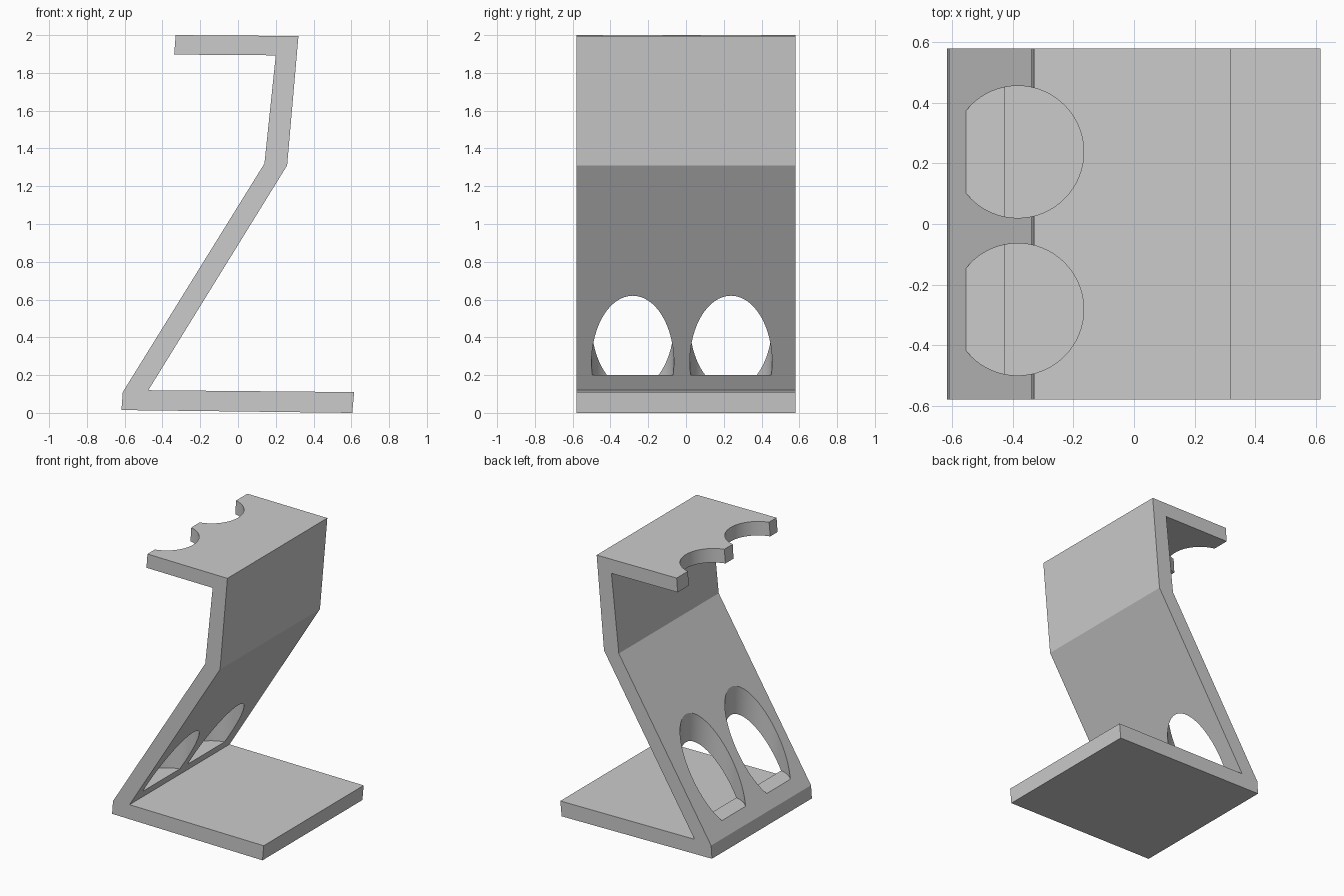
import bpy, bmesh

if "Cube" in bpy.data.objects:
    bpy.data.objects.remove(bpy.data.objects["Cube"])

HALF_W = 0.58

# Z-shaped side profile (x, z): base, sloped panel, upright, top shelf
profile = [
    (-0.617, 0.015), (0.605, 0.0), (0.615, 0.11), (-0.475, 0.12),
    (0.26, 1.31), (0.32, 1.995), (-0.33, 2.0), (-0.338, 1.897),
    (0.20, 1.893), (0.14, 1.32), (-0.61, 0.11),
]

# Stand body: extrude the profile across the width
bm = bmesh.new()
face = bm.faces.new([bm.verts.new((x, -HALF_W, z)) for x, z in profile])
ext = bmesh.ops.extrude_face_region(bm, geom=[face])
verts = [g for g in ext["geom"] if isinstance(g, bmesh.types.BMVert)]
bmesh.ops.translate(bm, verts=verts, vec=(0, 2 * HALF_W, 0))
bmesh.ops.recalc_face_normals(bm, faces=bm.faces)
mesh = bpy.data.meshes.new("holder_stand")
bm.to_mesh(mesh)
bm.free()
stand = bpy.data.objects.new("holder_stand", mesh)
bpy.context.collection.objects.link(stand)

# Two vertical holder holes: notch the shelf and pierce the sloped panel,
# stopping at a flat floor above the base
cutters = []
for i, y in enumerate((0.238, -0.282)):
    bpy.ops.mesh.primitive_cylinder_add(vertices=64, radius=0.218, depth=2.0,
                                        location=(-0.384, y, 1.2))
    cutter = bpy.context.object
    cutter.name = f"hole_cutter_{i + 1}"
    cutter.hide_render = True
    cutters.append(cutter)
    mod = stand.modifiers.new(cutter.name, "BOOLEAN")
    mod.operation = "DIFFERENCE"
    mod.solver = "EXACT"
    mod.object = cutter

# Apply the cuts, then smooth only the round hole walls
bpy.ops.object.select_all(action="DESELECT")
stand.select_set(True)
bpy.context.view_layer.objects.active = stand
for mod in list(stand.modifiers):
    bpy.ops.object.modifier_apply(modifier=mod.name)
for cutter in cutters:
    bpy.data.objects.remove(cutter)
bpy.ops.object.shade_smooth_by_angle(angle=0.35)
